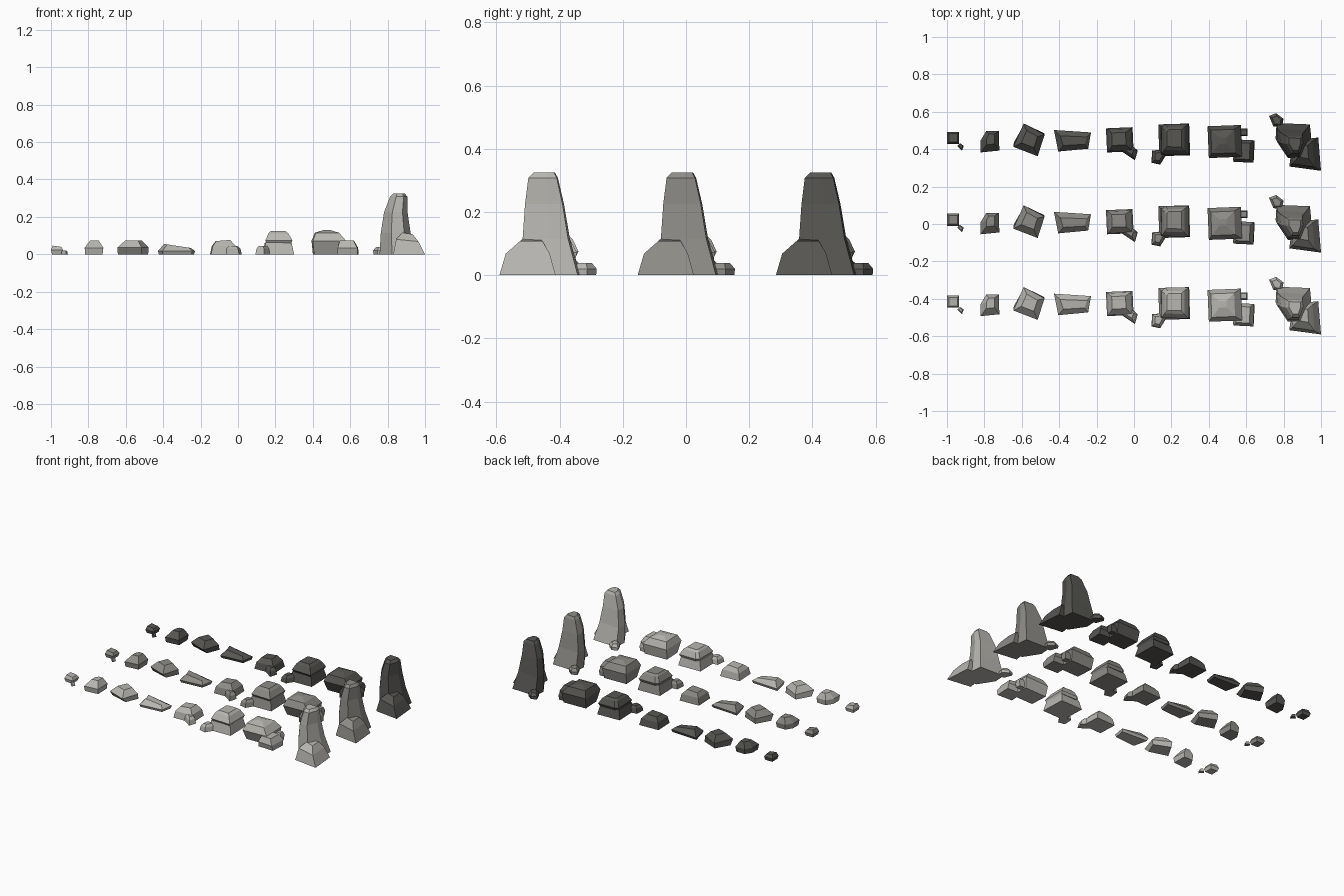
import bpy, bmesh

# Stone colours and the row (y position) each one fills
ROWS = [("light", (0.48, 0.47, 0.44), -0.4375),
        ("mid", (0.275, 0.265, 0.245), 0.0),
        ("dark", (0.095, 0.093, 0.086), 0.4375)]
materials = {}
for tone, rgb, _ in ROWS:
    m = bpy.data.materials.new(tone + " grey stone")
    m.diffuse_color = (*rgb, 1)
    materials[tone] = m


def box(x0, x1, y0, y1, skew=0.0):
    """Roughly rectangular footprint, counterclockwise."""
    return [(x0 + skew, y0), (x1, y0 + skew), (x1 - skew, y1), (x0, y1 - skew)]


def rock(name, outline, rings):
    """Stack scaled copies of the footprint: (z, sx, sy, dx, dy, slope x, slope y)."""
    n = len(outline)
    cx = sum(p[0] for p in outline) / n
    cy = sum(p[1] for p in outline) / n
    bm = bmesh.new()
    loops = []
    for ring in rings:
        z, sx, sy, dx, dy, tx, ty = tuple(ring) + (0,) * (7 - len(ring))
        loop = []
        for x, y in outline:
            u, v = (x - cx) * sx + dx, (y - cy) * sy + dy
            loop.append(bm.verts.new((cx + u, cy + v, z + tx * u + ty * v)))
        loops.append(loop)
    bm.faces.new(loops[0][::-1])
    bm.faces.new(loops[-1])
    for a, b in zip(loops, loops[1:]):
        for i in range(n):
            j = (i + 1) % n
            bm.faces.new((a[i], a[j], b[j], b[i]))
    bmesh.ops.recalc_face_normals(bm, faces=bm.faces)
    for tone, _, y in ROWS:
        mesh = bpy.data.meshes.new(f"{tone}_{name}")
        bm.to_mesh(mesh)
        mesh.materials.append(materials[tone])
        ob = bpy.data.objects.new(f"{tone}_{name}", mesh)
        ob.location.y = y
        bpy.context.collection.objects.link(ob)
    bm.free()


# Pebble with a chip beside it
rock("pebble", box(-1.0, -0.935, -0.01, 0.055),
     [(0, .8, .85), (.022, 1, 1), (.043, .7, .7, 0, 0, -.15)])
rock("pebble_chip", [(-.945, -.02), (-.92, -.045), (-.91, -.02), (-.93, -.005)],
     [(0, 1, 1), (.014, .9, .9), (.021, .55, .55)])

# Small rounded stone
rock("round_stone", [(-.82, -.055), (-.72, -.045), (-.722, .06), (-.79, .06), (-.82, .01)],
     [(0, .93, .9), (.035, 1, 1), (.074, .45, .5, .005, .01)])

# Turned square stone, undercut at the front
rock("turned_stone", [(-.645, -.025), (-.515, -.075), (-.478, .04), (-.59, .1)],
     [(0, .97, .75, 0, .015), (.036, 1, 1), (.074, .52, .52, 0, .005)])

# Long low wedge
rock("long_stone", [(-.405, -.05), (-.245, -.035), (-.23, .052), (-.428, .065)],
     [(0, .95, .85), (.018, 1, 1), (.045, .72, .45, .005, 0, -.15)])

# Flat topped stone with a smaller one in front
rock("block_stone", box(-.15, -.002, -.055, .08, .006),
     [(0, 1, 1), (.045, .86, .88), (.074, .52, .52, -.005, .005, .08)])
rock("block_side_stone", [(-.072, -.045), (.005, -.097), (.02, -.045), (-.03, .0), (-.06, 0)],
     [(0, 1, 1), (.03, .85, .85), (.045, .5, .5)])

# Two stacked slabs and a small stone
rock("stack_base", box(.13, .3, -.075, .1, .005),
     [(0, 1, 1), (.062, .84, .84)])
rock("stack_cap", [(.142, -.068), (.297, -.072), (.297, .1), (.165, .1), (.142, .08)],
     [(.058, .85, .85), (.075, .93, .96), (.112, .68, .72), (.125, .5, .54)])
rock("stack_side_stone", [(.093, -.11), (.14, -.12), (.18, -.055), (.145, -.04), (.097, -.045)],
     [(0, 1, 1), (.03, .85, .85), (.045, .5, .55)])

# Broad undercut boulder with two companions
rock("boulder", box(.393, .578, -.085, .092, .007),
     [(0, .92, .72, 0, .01), (.072, 1, 1), (.115, .7, .74, -.01, 0), (.129, .22, .2, -.01, .005)])
rock("boulder_side_stone", box(.535, .64, -.105, .01, -.005),
     [(0, 1, .85), (.035, .95, 1), (.073, .66, .72, -.005, 0)])
rock("boulder_back_stone", box(.565, .608, .032, .072),
     [(.005, .85, .85), (.035, 1, 1), (.058, .7, .7)])

# Tall leaning spire with front, back and ledge stones
rock("spire", [(.825, -.085), (.905, -.085), (.945, .025), (.938, .095), (.765, .102), (.76, .02)],
     [(0, 1.03, 1), (.115, .86, .8, -.01, -.014), (.225, .68, .66, -.01, -.02),
      (.308, .5, .5, .005, -.025), (.325, .34, .36, .005, -.022)])
rock("spire_front_stone", [(.83, -.13), (1.0, -.153), (.985, .025), (.85, .01)],
     [(0, 1, 1), (.073, .7, .78, -.01, 0, -.1), (.11, .32, .4, -.01, .01, -.15)])
rock("spire_back_stone", [(.745, .085), (.79, .08), (.8, .125), (.76, .155), (.722, .14)],
     [(0, .95, .95), (.02, 1, 1), (.038, .6, .6)])
rock("spire_ledge", box(.8, .845, .02, .055),
     [(.13, .8, .8), (.165, 1, 1), (.192, .75, .75)])
